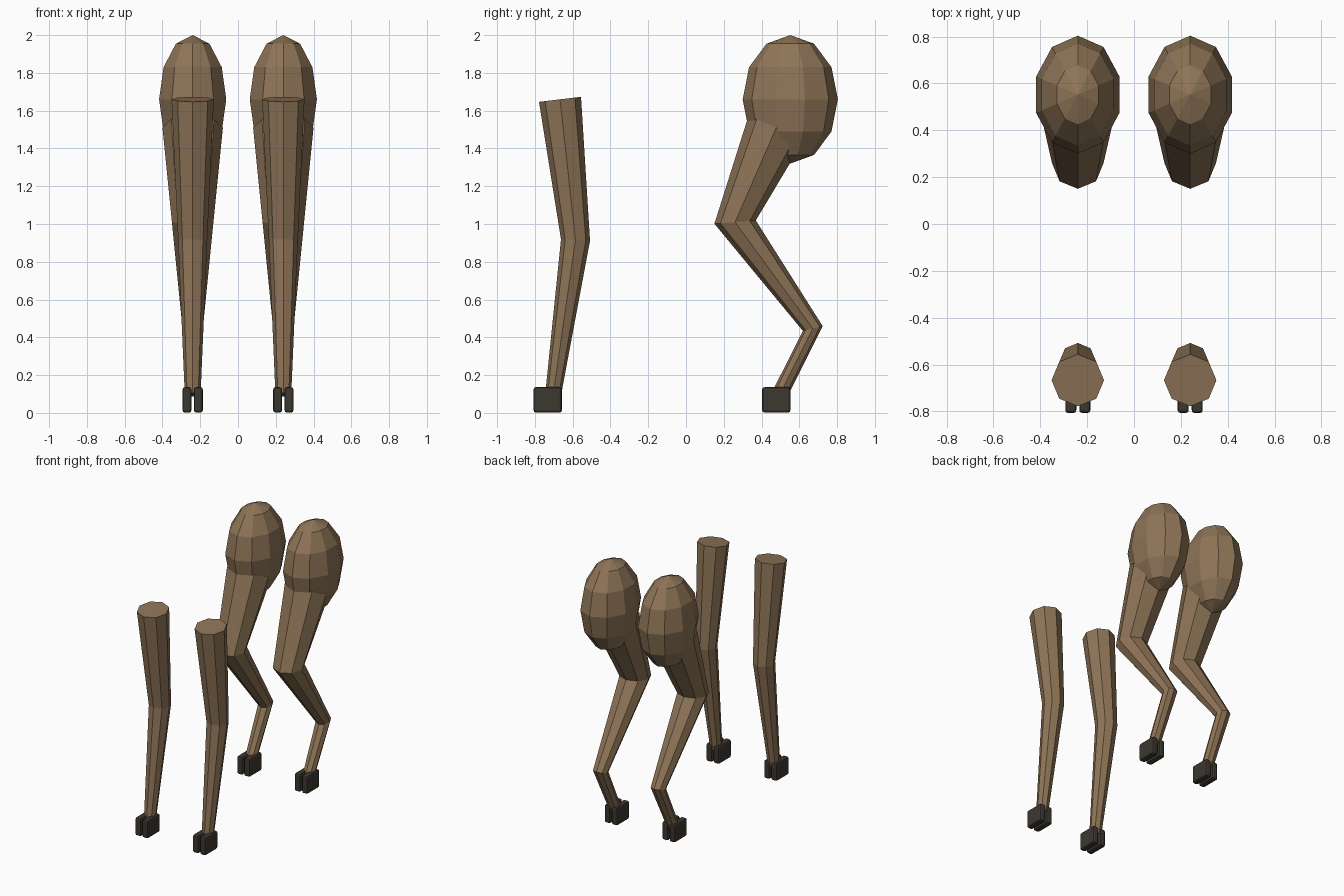
import bpy, bmesh, math
from mathutils import Vector

if "Cube" in bpy.data.objects:
    bpy.data.objects.remove(bpy.data.objects["Cube"])


def material(name, colour):
    m = bpy.data.materials.new(name)
    m.diffuse_color = (*colour, 1)
    m.use_nodes = True
    m.node_tree.nodes["Principled BSDF"].inputs["Base Color"].default_value = m.diffuse_color
    return m


BROWN = material("brown hide", (0.27, 0.175, 0.095))
DARK = material("dark hoof", (0.045, 0.038, 0.03))


def finish(name, bm, mat):
    bmesh.ops.recalc_face_normals(bm, faces=bm.faces)
    mesh = bpy.data.meshes.new(name)
    bm.to_mesh(mesh)
    bm.free()
    mesh.materials.append(mat)
    ob = bpy.data.objects.new(name, mesh)
    bpy.context.collection.objects.link(ob)
    return ob


def tube(name, x, rings):
    """Eight-sided capped limb; each ring is (y, z, radius, slope)."""
    bm = bmesh.new()
    loops = []
    for y, z, r, slope in rings:
        across = Vector((0, 1, slope)).normalized()
        loop = []
        for i in range(8):
            a = i * math.pi / 4
            p = Vector((x + r * math.cos(a), y, z)) + across * r * math.sin(a)
            loop.append(bm.verts.new(p))
        loops.append(loop)
    for a, b in zip(loops, loops[1:]):
        for i in range(8):
            j = (i + 1) % 8
            bm.faces.new((a[i], a[j], b[j], b[i]))
    bm.faces.new(loops[0])
    bm.faces.new(loops[-1])
    return finish(name, bm, BROWN)


def haunch(name, x):
    """Faceted egg with ten sides, a corner pointing straight back."""
    bm = bmesh.new()
    cy, cz, rx, ry, rz = 0.552, 1.66, 0.187, 0.252, 0.34
    top = bm.verts.new((x, cy, cz + rz))
    low = bm.verts.new((x, cy, cz - rz))
    loops = []
    for k in range(1, 6):
        t = k * math.pi / 6
        s = math.sin(t)
        loops.append([bm.verts.new((x + rx * s * math.sin(i * math.pi / 5),
                                    cy + ry * s * math.cos(i * math.pi / 5),
                                    cz + rz * math.cos(t))) for i in range(10)])
    for i in range(10):
        j = (i + 1) % 10
        bm.faces.new((top, loops[0][i], loops[0][j]))
        bm.faces.new((low, loops[-1][j], loops[-1][i]))
        for a, b in zip(loops, loops[1:]):
            bm.faces.new((a[i], b[i], b[j], a[j]))
    return finish(name, bm, BROWN)


def toe(name, x, y):
    """Half of a cloven hoof: a slim block with bevelled edges."""
    bm = bmesh.new()
    bmesh.ops.create_cube(bm, size=1)
    for v in bm.verts:
        v.co = Vector((x + v.co.x * 0.047, y + v.co.y * 0.15, 0.069 + v.co.z * 0.134))
    bmesh.ops.bevel(bm, geom=bm.edges[:], offset=0.012, segments=2,
                    profile=0.5, affect='EDGES')
    return finish(name, bm, DARK)


FRONT = [(-0.703, 0.10, 0.042, -0.14), (-0.585, 0.915, 0.077, -0.05),
         (-0.667, 1.66, 0.112, 0.12)]
BACK = [(0.497, 0.10, 0.042, -0.35), (0.671, 0.447, 0.054, 0.24),
        (0.26, 1.01, 0.11, 0.08), (0.478, 1.51, 0.16, -0.44)]

# Mirrored pairs of legs, haunches and cloven hooves
for side, sx in (("left", -0.24), ("right", 0.24)):
    tube("front_leg_" + side, sx, FRONT)
    tube("back_leg_" + side, sx, BACK)
    haunch("haunch_" + side, sx)
    for end, y in (("front", -0.732), ("back", 0.478)):
        for part, dx in (("inner", -0.03), ("outer", 0.03)):
            d = dx if sx > 0 else -dx
            toe(f"{end}_hoof_{side}_{part}", sx + d, y)
